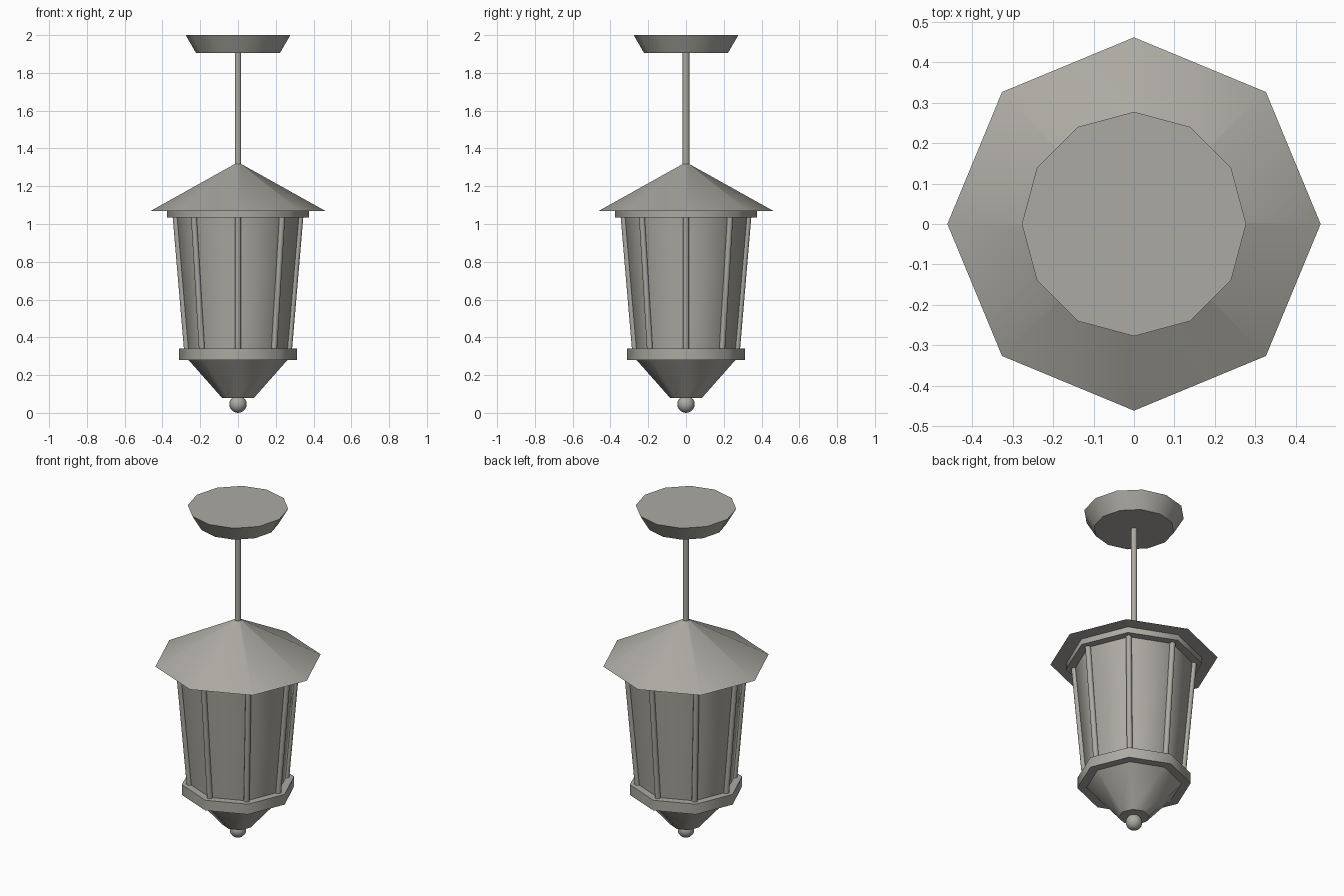
import bpy, bmesh, math
from mathutils import Vector

if "Cube" in bpy.data.objects:
    bpy.data.objects.remove(bpy.data.objects["Cube"])

metal = bpy.data.materials.new("warm grey metal")
metal.diffuse_color = (0.41, 0.40, 0.36, 1)
metal.use_nodes = True
metal.node_tree.nodes["Principled BSDF"].inputs["Base Color"].default_value = metal.diffuse_color


def finish(name, bm):
    """Turn a bmesh into a named object, smooth across shallow edges."""
    bmesh.ops.recalc_face_normals(bm, faces=bm.faces)
    mesh = bpy.data.meshes.new(name)
    bm.to_mesh(mesh)
    bm.free()
    mesh.materials.append(metal)
    ob = bpy.data.objects.new(name, mesh)
    bpy.context.collection.objects.link(ob)
    bpy.ops.object.select_all(action='DESELECT')
    ob.select_set(True)
    bpy.context.view_layer.objects.active = ob
    bpy.ops.object.shade_smooth_by_angle(angle=math.radians(47))
    return ob


def prism(name, sides, bottom, top, cap_top=True):
    """Tapered prism on the z axis; bottom and top are (radius, z)."""
    bm = bmesh.new()
    rings = []
    for r, z in (bottom, top):
        rings.append([bm.verts.new((r * math.cos(math.tau * i / sides),
                                    r * math.sin(math.tau * i / sides), z))
                      for i in range(sides)])
    lo, hi = rings
    for i in range(sides):
        j = (i + 1) % sides
        bm.faces.new((lo[i], lo[j], hi[j], hi[i]))
    bm.faces.new(lo[::-1])
    if cap_top:
        bm.faces.new(hi)
    return finish(name, bm)


def bar(name, start, end, radius):
    """Thin round bar between two points."""
    a, b = Vector(start), Vector(end)
    bm = bmesh.new()
    bmesh.ops.create_cone(bm, cap_ends=True, segments=10, radius1=radius,
                          radius2=radius, depth=(b - a).length)
    bm.transform((b - a).to_track_quat('Z', 'Y').to_matrix().to_4x4())
    bmesh.ops.translate(bm, verts=bm.verts, vec=(a + b) / 2)
    return finish(name, bm)


# Ceiling mount and hanging rod
prism("ceiling_mount", 12, (0.222, 1.905), (0.277, 2.0))
bar("hanging_rod", (0, 0, 1.30), (0, 0, 1.91), 0.018)

# Octagonal roof and collars
prism("roof", 8, (0.461, 1.07), (0.018, 1.317), cap_top=False)
prism("upper_collar", 8, (0.376, 1.035), (0.376, 1.07))
prism("lower_collar", 8, (0.313, 0.28), (0.313, 0.342))

# Lantern panes with a bar on every corner
prism("lantern_panes", 8, (0.268, 0.34), (0.328, 1.037))
for k in range(8):
    c, s = math.cos(math.tau * k / 8), math.sin(math.tau * k / 8)
    bar(f"corner_bar_{k + 1}", (0.27 * c, 0.27 * s, 0.335),
        (0.33 * c, 0.33 * s, 1.04), 0.016)

# Tapered base and ball finial
prism("tapered_base", 8, (0.085, 0.08), (0.262, 0.28))
ball = bmesh.new()
bmesh.ops.create_uvsphere(ball, u_segments=16, v_segments=10, radius=0.046)
bmesh.ops.translate(ball, verts=ball.verts, vec=(0, 0, 0.046))
finish("ball_finial", ball)
